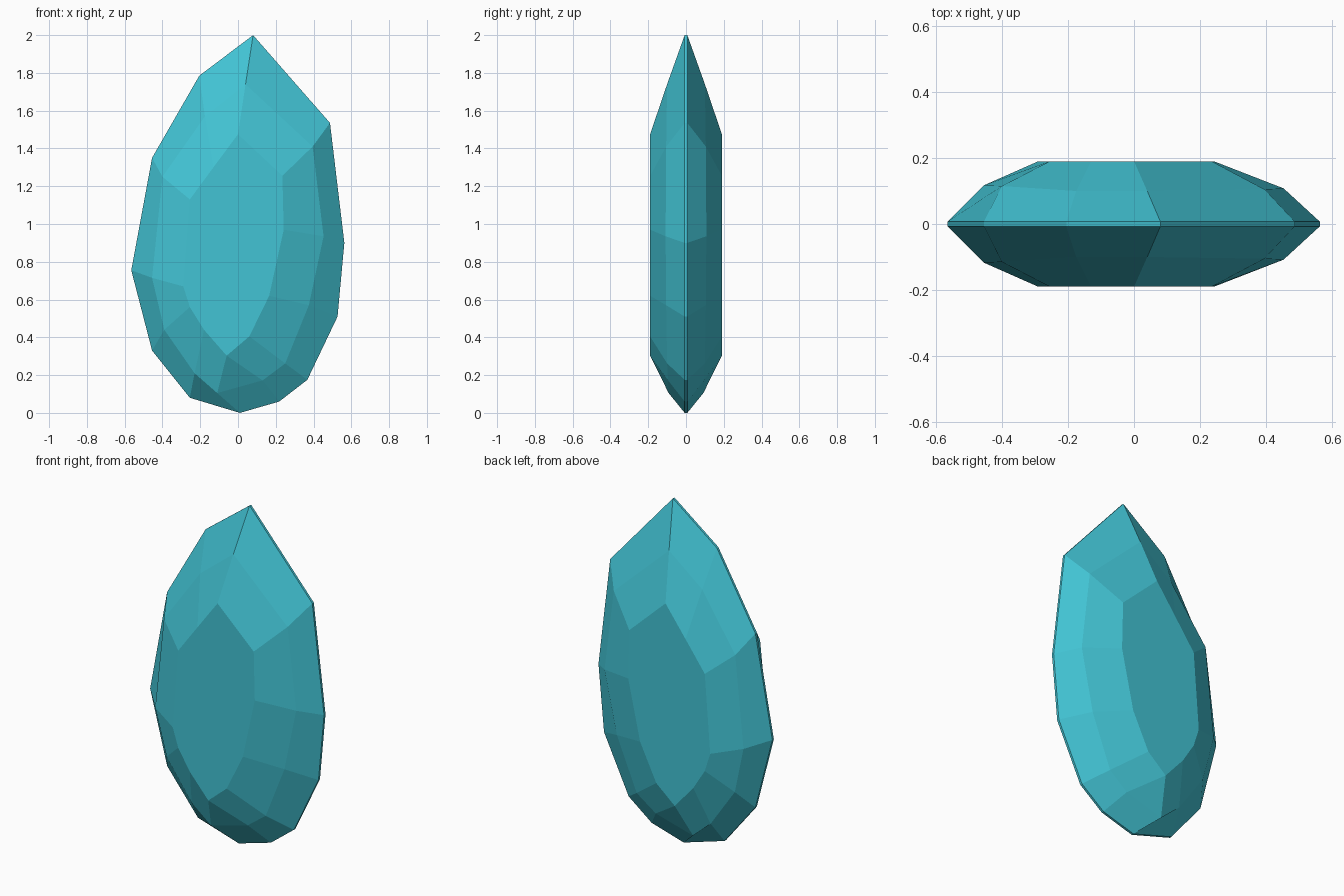
import bpy, bmesh

if "Cube" in bpy.data.objects:
    bpy.data.objects.remove(bpy.data.objects["Cube"])

# Each row: rim (x, z), crown break (x, depth, z), table corner (x, z)
FACETS = [
    ((0.08, 2.00), (0.04, 0.10, 1.74), (0.00, 1.475)),
    ((0.487, 1.535), (0.395, 0.105, 1.41), (0.235, 1.255)),
    ((0.563, 0.90), (0.453, 0.108, 0.935), (0.242, 0.97)),
    ((0.527, 0.51), (0.375, 0.105, 0.57), (0.165, 0.62)),
    ((0.367, 0.175), (0.25, 0.10, 0.262), (0.06, 0.405)),
    ((0.218, 0.06), (0.13, 0.095, 0.172), (-0.06, 0.303)),
    ((0.01, 0.00), (-0.11, 0.092, 0.105), (-0.06, 0.303)),
    ((-0.255, 0.08), (-0.23, 0.10, 0.21), (-0.18, 0.44)),
    ((-0.455, 0.33), (-0.39, 0.105, 0.44), (-0.255, 0.56)),
    ((-0.565, 0.755), (-0.455, 0.117, 0.715), (-0.29, 0.67)),
    ((-0.455, 1.35), (-0.40, 0.115, 1.25), (-0.255, 1.13)),
    ((-0.205, 1.785), (-0.175, 0.10, 1.57), (-0.13, 1.30)),
]
TABLE_Y, GIRDLE_Y = 0.19, 0.007

bm = bmesh.new()


def half(side):
    """Rings of one half of the gem, from table to girdle."""
    table = [bm.verts.new((t[0], side * TABLE_Y, t[1])) for r, m, t in FACETS]
    crown = [bm.verts.new((m[0], side * m[1], m[2])) for r, m, t in FACETS]
    rim = [bm.verts.new((r[0], side * GIRDLE_Y, r[1])) for r, m, t in FACETS]
    return [table, crown, rim]


# Loft front table -> girdle -> back table, then cap both tables
rings = half(-1) + half(1)[::-1]
n = len(FACETS)
for a, b in zip(rings, rings[1:]):
    for i in range(n):
        j = (i + 1) % n
        bm.faces.new((a[i], a[j], b[j], b[i]))
bm.faces.new(rings[0])
bm.faces.new(rings[-1][::-1])
bmesh.ops.remove_doubles(bm, verts=bm.verts[:], dist=0.0005)
bmesh.ops.recalc_face_normals(bm, faces=bm.faces[:])

mesh = bpy.data.meshes.new("faceted_gem")
bm.to_mesh(mesh)
bm.free()
gem = bpy.data.objects.new("faceted_gem", mesh)
bpy.context.collection.objects.link(gem)

# Single flat colour
teal = bpy.data.materials.new("turquoise")
teal.diffuse_color = (0.055, 0.55, 0.66, 1)
teal.use_nodes = True
teal.node_tree.nodes["Principled BSDF"].inputs["Base Color"].default_value = teal.diffuse_color
mesh.materials.append(teal)
